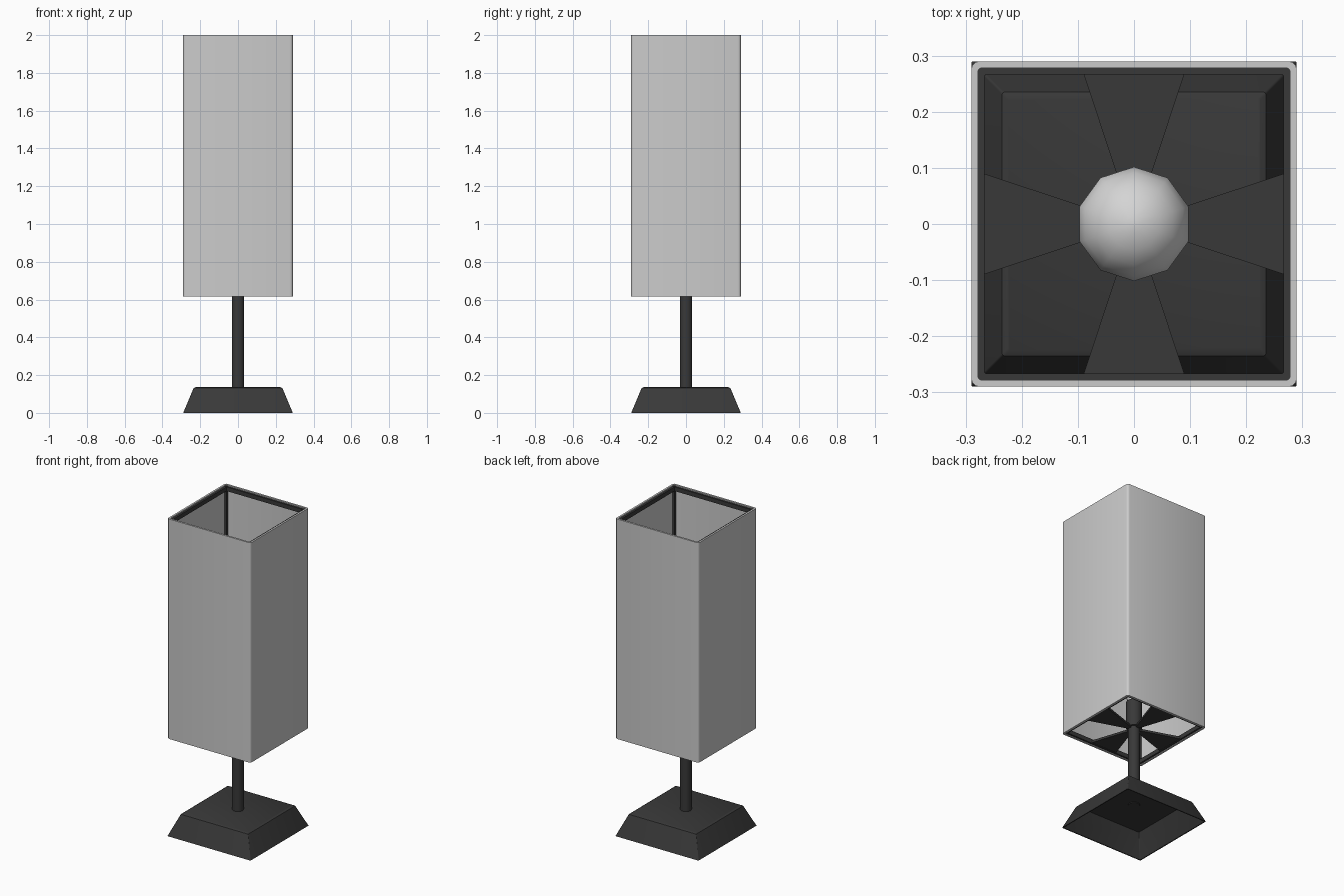
import bpy, bmesh, math
from math import cos, sin, pi

old = bpy.data.objects.get("Cube")
if old:
    bpy.data.objects.remove(old)


def material(name, value):
    m = bpy.data.materials.new(name)
    m.use_nodes = True
    colour = (value, value, value, 1)
    m.diffuse_color = colour
    m.node_tree.nodes["Principled BSDF"].inputs["Base Color"].default_value = colour
    return m


DARK = material("dark grey metal", 0.04)
FABRIC = material("light grey fabric", 0.60)
GLASS = material("pale bulb glass", 0.66)


def finish(name, bm, mat, smooth=None):
    bmesh.ops.recalc_face_normals(bm, faces=bm.faces)
    mesh = bpy.data.meshes.new(name)
    bm.to_mesh(mesh)
    bm.free()
    mesh.materials.append(mat)
    ob = bpy.data.objects.new(name, mesh)
    bpy.context.collection.objects.link(ob)
    if smooth:
        bpy.ops.object.select_all(action='DESELECT')
        ob.select_set(True)
        bpy.context.view_layer.objects.active = ob
        bpy.ops.object.shade_smooth_by_angle(angle=math.radians(smooth))
    return ob


def rounded_square(half, radius, steps=3):
    """Outline of a square with rounded corners."""
    points = []
    for corner in range(4):
        a0 = corner * pi / 2
        cx = (half - radius) * (1 if corner in (0, 3) else -1)
        cy = (half - radius) * (1 if corner in (0, 1) else -1)
        for s in range(steps + 1):
            a = a0 + s / steps * pi / 2
            points.append((cx + radius * cos(a), cy + radius * sin(a)))
    return points


def loft(bm, sections, cap_start=False, cap_end=False, closed=False):
    """Skin a list of (outline, z) sections."""
    rings = [[bm.verts.new((x, y, z)) for x, y in pts] for pts, z in sections]
    pairs = list(zip(rings, rings[1:]))
    if closed:
        pairs.append((rings[-1], rings[0]))
    n = len(rings[0])
    for a, b in pairs:
        for i in range(n):
            j = (i + 1) % n
            bm.faces.new((a[i], a[j], b[j], b[i]))
    if cap_start:
        bm.faces.new(rings[0])
    if cap_end:
        bm.faces.new(rings[-1])


def circle(radius, sides):
    # First vertex on the +y axis
    return [(radius * cos(pi / 2 + 2 * pi * i / sides),
             radius * sin(pi / 2 + 2 * pi * i / sides)) for i in range(sides)]


def box(name, centre, size):
    bm = bmesh.new()
    bmesh.ops.create_cube(bm, size=1)
    for v in bm.verts:
        v.co = [c + p * s for c, p, s in zip(centre, v.co, size)]
    return finish(name, bm, DARK)


# Hollow tapered base, open underneath
bm = bmesh.new()
loft(bm, [(rounded_square(h, r), z) for h, r, z in (
    (0.222, 0.004, 0.13), (0.284, 0.004, 0.0), (0.29, 0.004, 0.0),
    (0.239, 0.004, 0.122), (0.235, 0.004, 0.131), (0.225, 0.004, 0.136))],
    cap_start=True, cap_end=True)
finish("base", bm, DARK, 35)

# Pole and bulb socket
bm = bmesh.new()
loft(bm, [(circle(0.033, 20), 0.126), (circle(0.033, 20), 0.66)], True, True)
finish("pole", bm, DARK, 40)
bm = bmesh.new()
loft(bm, [(circle(0.045, 20), 0.63), (circle(0.045, 20), 0.80)], True, True)
finish("bulb_socket", bm, DARK, 40)

# Ten-sided bulb: neck flowing into a globe
RADIUS, CENTRE = 0.103, 0.94
sections = [(circle(0.035, 10), 0.79)]
for i in range(9):
    a = -0.35 * pi + i * 0.1 * pi
    if a < 0.49 * pi:
        sections.append((circle(RADIUS * cos(a), 10), CENTRE + RADIUS * sin(a)))
sections.append((circle(0.002, 10), CENTRE + RADIUS))
bm = bmesh.new()
loft(bm, sections, True, True)
finish("bulb", bm, GLASS, 60)

# Square tube shade with rounded corners
BOTTOM, TOP = 0.615, 2.0
bm = bmesh.new()
outer, inner = rounded_square(0.29, 0.014), rounded_square(0.278, 0.006)
loft(bm, [(outer, BOTTOM), (outer, TOP), (inner, TOP), (inner, BOTTOM)], closed=True)
finish("shade", bm, FABRIC, 40)

# Inner frame: corner posts, top and bottom bars
for sx, side in ((1, "left"), (-1, "right")):
    for sy, end in ((-1, "front"), (1, "back")):
        box(f"frame_post_{end}_{side}", (sx * 0.272, sy * 0.272, (BOTTOM + TOP) / 2),
            (0.014, 0.014, TOP - BOTTOM - 0.01))
for z, level in ((BOTTOM + 0.017, "bottom"), (TOP - 0.02, "top")):
    for s, ends in ((-1, ("front", "right")), (1, ("back", "left"))):
        box(f"frame_bar_{level}_{ends[0]}", (0, s * 0.272, z), (0.54, 0.012, 0.026))
        box(f"frame_bar_{level}_{ends[1]}", (s * 0.272, 0, z), (0.012, 0.54, 0.026))

# Four flared plates joining the pole to the bottom bars
for k, side in enumerate(("left", "back", "right", "front")):
    c, s = cos(k * pi / 2), sin(k * pi / 2)
    plan = [(0.02, -0.008), (0.268, -0.09), (0.268, 0.09), (0.02, 0.008)]
    outline = [(x * c - y * s, x * s + y * c) for x, y in plan]
    bm = bmesh.new()
    loft(bm, [(outline, 0.622), (outline, 0.636)], True, True)
    finish(f"support_plate_{side}", bm, DARK)
